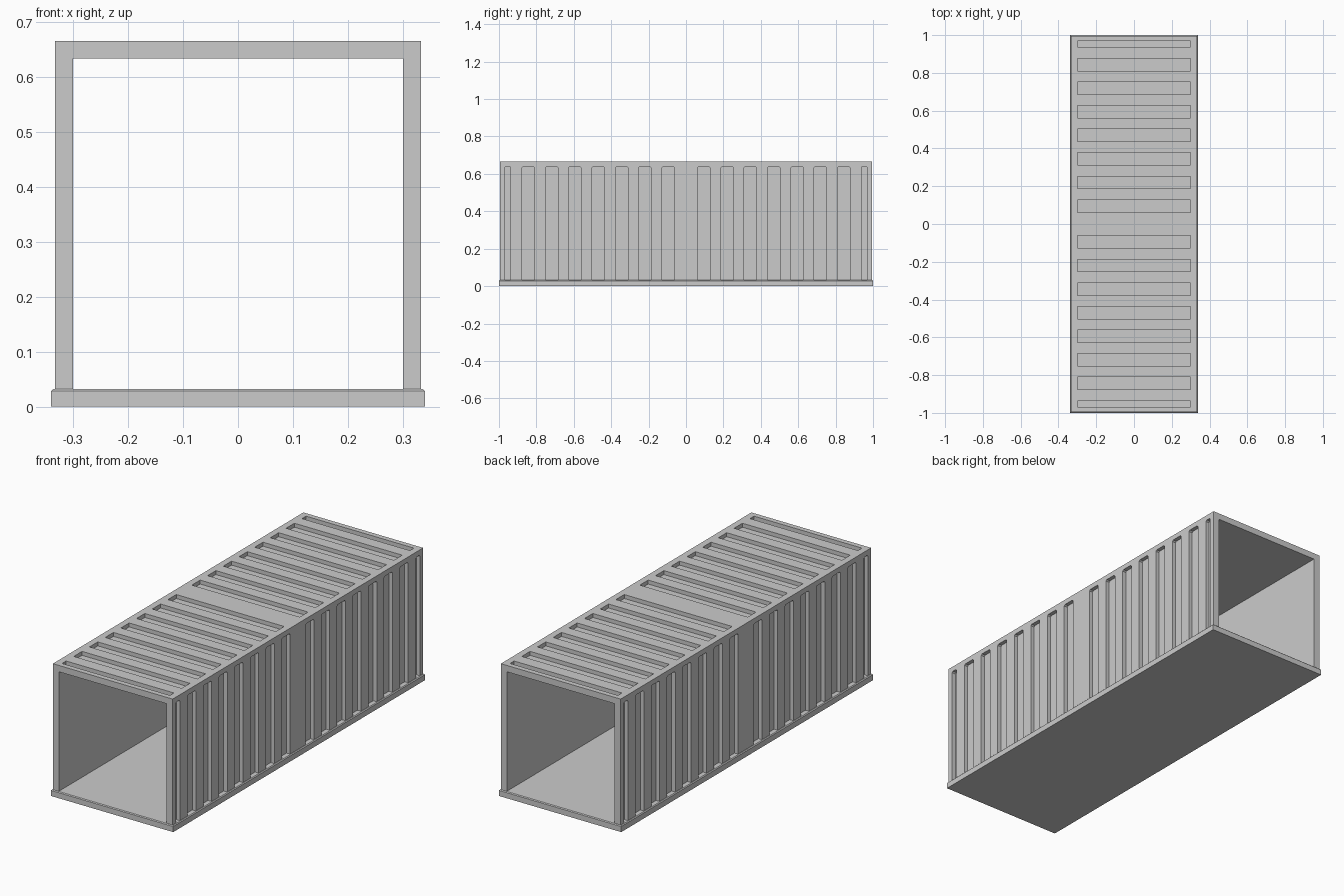
import bpy, bmesh

if "Cube" in bpy.data.objects:
    bpy.data.objects.remove(bpy.data.objects["Cube"])

HALF_Y = 0.995      # shell half length
HALF_X = 0.333      # shell half width
INNER_X = 0.30
BASE_TOP, ROOF, CEILING = 0.032, 0.665, 0.633
DEPTH = 0.02        # groove depth


def prism(bm, points, offset):
    """Add a closed prism: a flat outline extruded along an offset."""
    face = bm.faces.new([bm.verts.new(p) for p in points])
    new = bmesh.ops.extrude_face_region(bm, geom=[face], use_keep_orig=True)
    verts = [g for g in new["geom"] if isinstance(g, bmesh.types.BMVert)]
    bmesh.ops.translate(bm, verts=verts, vec=offset)


def finish(bm, name):
    bmesh.ops.recalc_face_normals(bm, faces=bm.faces)
    mesh = bpy.data.meshes.new(name)
    bm.to_mesh(mesh)
    bm.free()
    obj = bpy.data.objects.new(name, mesh)
    bpy.context.collection.objects.link(obj)
    return obj


# Floor slab with chamfered upper rim
bm = bmesh.new()
prism(bm, [(-0.34, -1, 0), (0.34, -1, 0), (0.34, 1, 0), (-0.34, 1, 0)], (0, 0, BASE_TOP))
rim = [e for e in bm.edges if all(v.co.z > 0.01 for v in e.verts)]
bmesh.ops.bevel(bm, geom=rim, offset=0.004, segments=1, affect='EDGES')
finish(bm, "floor_slab")

# Open-ended tunnel of two walls and a roof
bm = bmesh.new()
outline = [(-HALF_X, BASE_TOP), (-HALF_X, ROOF), (HALF_X, ROOF), (HALF_X, BASE_TOP),
           (INNER_X, BASE_TOP), (INNER_X, CEILING), (-INNER_X, CEILING), (-INNER_X, BASE_TOP)]
prism(bm, [(x, -HALF_Y, z) for x, z in outline], (0, 2 * HALF_Y, 0))
shell = finish(bm, "walls_and_roof")

# Groove cutters: seven wide and one narrow in each half
grooves = [(0.095 + 0.1247 * i, 0.033) for i in range(7)] + [(0.953, 0.016)]
bm = bmesh.new()
for centre, half in grooves:
    for y in (-centre, centre):
        a, b = y - half, y + half
        # Roof groove
        z = ROOF - DEPTH
        prism(bm, [(-0.30, a, z), (0.30, a, z), (0.30, b, z), (-0.30, b, z)], (0, 0, 0.1))
        # Wall grooves with clipped upper corners
        c, top = 0.006, 0.639
        side = [(a, 0.0), (b, 0.0), (b, top - c), (b - c, top), (a + c, top), (a, top - c)]
        for s in (-1, 1):
            prism(bm, [(s * (HALF_X - DEPTH), p, q) for p, q in side], (s * 0.1, 0, 0))
cutter = finish(bm, "groove_cutter")
cutter.hide_render = True

# Cut the grooves, then drop the cutter
mod = shell.modifiers.new("grooves", 'BOOLEAN')
mod.operation = 'DIFFERENCE'
mod.solver = 'EXACT'
mod.object = cutter
bpy.context.view_layer.objects.active = shell
bpy.ops.object.modifier_apply(modifier=mod.name)
bpy.data.objects.remove(cutter)
